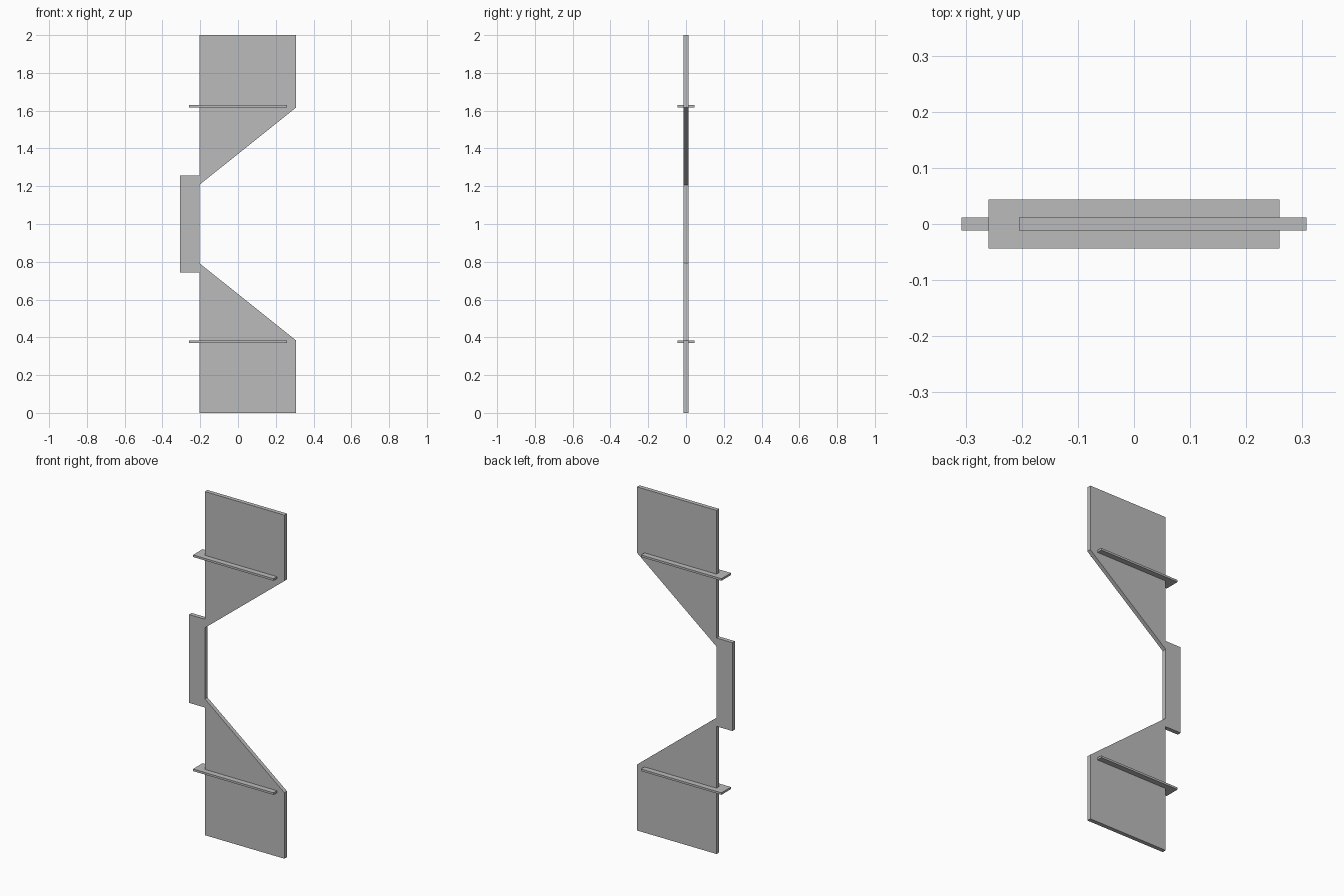
import bpy
import bmesh

cube = bpy.data.objects.get("Cube")
if cube:
    bpy.data.objects.remove(cube, do_unlink=True)

# Single plain grey
grey = bpy.data.materials.new("plain grey")
grey.use_nodes = True
colour = (0.5, 0.5, 0.5, 1)
grey.diffuse_color = colour
grey.node_tree.nodes["Principled BSDF"].inputs["Base Color"].default_value = colour


def add_slab(name, outline, half_depth):
    """Extrude an x-z outline along y, centred on y = 0."""
    bm = bmesh.new()
    face = bm.faces.new([bm.verts.new((x, -half_depth, z)) for x, z in outline])
    new = bmesh.ops.extrude_face_region(bm, geom=[face])["geom"]
    verts = [g for g in new if isinstance(g, bmesh.types.BMVert)]
    bmesh.ops.translate(bm, verts=verts, vec=(0, 2 * half_depth, 0))
    bmesh.ops.recalc_face_normals(bm, faces=bm.faces)
    mesh = bpy.data.meshes.new(name)
    bm.to_mesh(mesh)
    bm.free()
    mesh.materials.append(grey)
    obj = bpy.data.objects.new(name, mesh)
    bpy.context.collection.objects.link(obj)
    return obj


# Main plate: lower half of the outline, mirrored about z = 1
lower = [(-0.307, 0.743), (-0.205, 0.743), (-0.205, 0),
         (0.307, 0), (0.307, 0.384), (-0.205, 0.793)]
upper = [(x, 2 - z) for x, z in reversed(lower)]
add_slab("notched_plate", lower + upper, 0.012)

# Thin cross shelves through the plate
for name, z in (("lower_shelf", 0.377), ("upper_shelf", 1.623)):
    add_slab(name, [(-0.259, z - 0.006), (0.259, z - 0.006),
                    (0.259, z + 0.006), (-0.259, z + 0.006)], 0.044)
